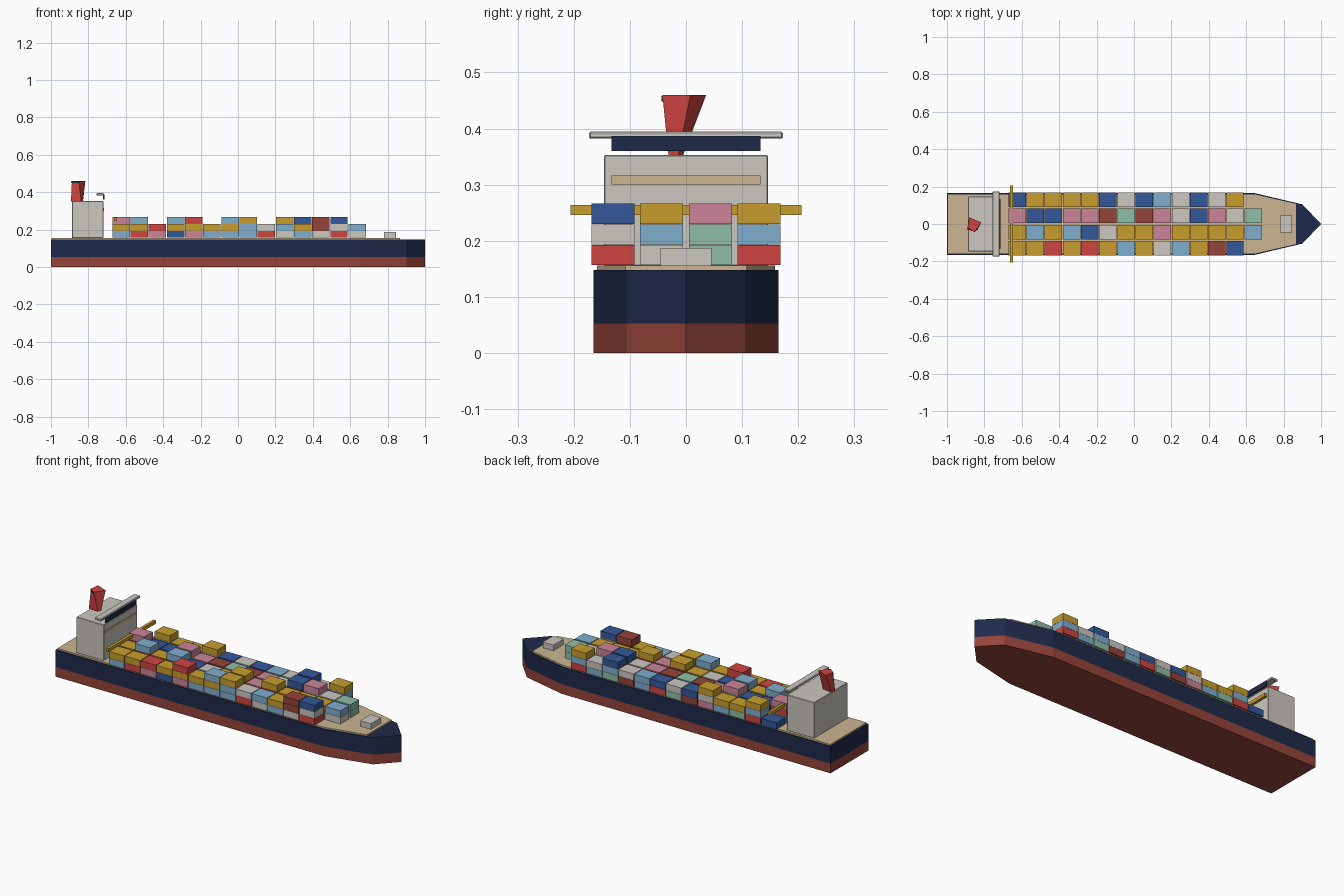
import bpy, bmesh, random

if "Cube" in bpy.data.objects:
    bpy.data.objects.remove(bpy.data.objects["Cube"])

random.seed(4)


def mat(name, hexcol):
    """Flat material from an sRGB hex colour."""
    m = bpy.data.materials.new(name)
    rgb = [int(hexcol[i:i + 2], 16) / 255 for i in (0, 2, 4)]
    m.diffuse_color = [c / 12.92 if c < 0.04045 else ((c + 0.055) / 1.055) ** 2.4 for c in rgb] + [1]
    m.use_nodes = True
    m.node_tree.nodes["Principled BSDF"].inputs["Base Color"].default_value = m.diffuse_color
    return m


M = {
    "N": mat("navy", "1F2A4B"), "H": mat("hull red", "95443A"),
    "T": mat("deck tan", "CDB692"), "W": mat("off white", "CCC7C0"),
    "Y": mat("yellow", "C89E2E"), "R": mat("bright red", "D04541"),
    "B": mat("blue", "34589A"), "L": mat("light blue", "80AECE"),
    "P": mat("pink", "CC8498"), "G": mat("sea green", "8EBFA9"),
}


def finish(name, bm, key, bevel=0):
    bmesh.ops.recalc_face_normals(bm, faces=bm.faces)
    me = bpy.data.meshes.new(name)
    bm.to_mesh(me)
    bm.free()
    me.materials.append(M[key])
    ob = bpy.data.objects.new(name, me)
    bpy.context.collection.objects.link(ob)
    if bevel:
        b = ob.modifiers.new("bevel", "BEVEL")
        b.width, b.segments = bevel, 1
    return ob


def loft(name, lower, upper, z0, z1, key):
    """Solid between two outlines with equal point counts."""
    bm = bmesh.new()
    a = [bm.verts.new((x, y, z0)) for x, y in lower]
    b = [bm.verts.new((x, y, z1)) for x, y in upper]
    bm.faces.new(a[::-1])
    bm.faces.new(b)
    for i in range(len(a)):
        j = (i + 1) % len(a)
        bm.faces.new((a[i], a[j], b[j], b[i]))
    return finish(name, bm, key)


def box(name, x0, x1, y0, y1, z0, z1, key, bevel=0):
    bm = bmesh.new()
    bmesh.ops.create_cube(bm, size=1)
    for v in bm.verts:
        v.co = ((x0 + x1) / 2 + v.co.x * (x1 - x0), (y0 + y1) / 2 + v.co.y * (y1 - y0),
                (z0 + z1) / 2 + v.co.z * (z1 - z0))
    return finish(name, bm, key, bevel)


def mirrored(half):
    """Full plan outline from its starboard half."""
    return half + [(x, -y) for x, y in reversed(half) if y != 0]


# Hull: red underwater part, navy topsides, tan deck slab
plan = mirrored([(-1, -0.165), (0.645, -0.165), (0.9, -0.105), (1, 0)])
loft("lower_hull", plan, plan, 0, 0.053, "H")
loft("upper_hull", plan, plan, 0.053, 0.148, "N")
deck = mirrored([(-0.994, -0.159), (0.64, -0.159), (0.865, -0.108)])
loft("deck", deck, deck, 0.147, 0.156, "T")

# Accommodation block, window strip, bridge
box("deckhouse", -0.887, -0.72, -0.146, 0.146, 0.155, 0.353, "W", 0.002)
box("window_strip", -0.721, -0.717, -0.133, 0.133, 0.3, 0.316, "T")
box("bridge_roof", -0.757, -0.718, -0.173, 0.173, 0.382, 0.395, "W", 0.003)
box("bridge_window", -0.722, -0.715, -0.133, 0.133, 0.36, 0.387, "N")

# Four-sided leaning funnel with a dark edge band
f_low = [(-0.893, -0.028), (-0.838, -0.031), (-0.829, -0.014), (-0.885, -0.006)]
f_top = [(-0.888, -0.018), (-0.852, -0.042), (-0.816, 0.008), (-0.882, 0.036)]
loft("funnel", f_low, f_top, 0.35, 0.46, "R")
band = [(-0.892, -0.016), (-0.855, -0.044), (-0.851, -0.036), (-0.884, -0.01)]
loft("funnel_band", band, band, 0.448, 0.458, "N")

# Foredeck hatch and gantry beam
box("fore_hatch", 0.78, 0.845, -0.045, 0.045, 0.155, 0.187, "W")
box("gantry_beam", -0.663, -0.647, -0.206, 0.206, 0.246, 0.264, "Y")

# Container stacks: top colour and height for each bay, stern to bow
rows = {
    0.130: "B1 Y3 Y2 Y2 Y3 B2 W2 B2 L2 W2 B3 W2 Y3",
    0.0435: "P3 B2 B2 P3 P2 H2 G2 H2 P2 W2 B3 P3 W2 G2",
    -0.0435: "Y2 L3 Y2 L3 B2 W2 Y2 Y3 P2 Y3 Y2 Y2 Y2 L2",
    -0.130: "Y2 Y2 R3 Y2 R3 Y2 L3 Y3 W2 L2 Y2 H3 B3",
}
# Known lower tiers, bottom upward, on the visible outer faces
lower = {
    -0.130: ["L", "R", "P", "B", "PY", "L", "LY", "LL", "R", "W", "L", "WH", "RW"],
    0.130: ["", "RL", "G", "L", "PW", "H", "G", "R", "L", "H", "GL", "L", "RL"],
}
tier, height = 0.0368, 0.036
for r, (y, bays) in enumerate(rows.items()):
    for i, bay in enumerate(bays.split()):
        x = -0.625 + i * 0.0971
        n = int(bay[1])
        below = lower[y][i] if y in lower else "".join(random.choice("WLRGPBH") for _ in range(n - 1))
        if y == 0.0435 and i == 13:
            below = "G"
        if y == -0.0435 and i == 13:
            below = "W"
        for k, key in enumerate((below + bay[0])[-n:]):
            z = 0.1565 + k * tier
            box(f"container_{r}_{i}_{k}", x - 0.0465, x + 0.0465,
                y - 0.0385, y + 0.0385, z, z + height, key)
